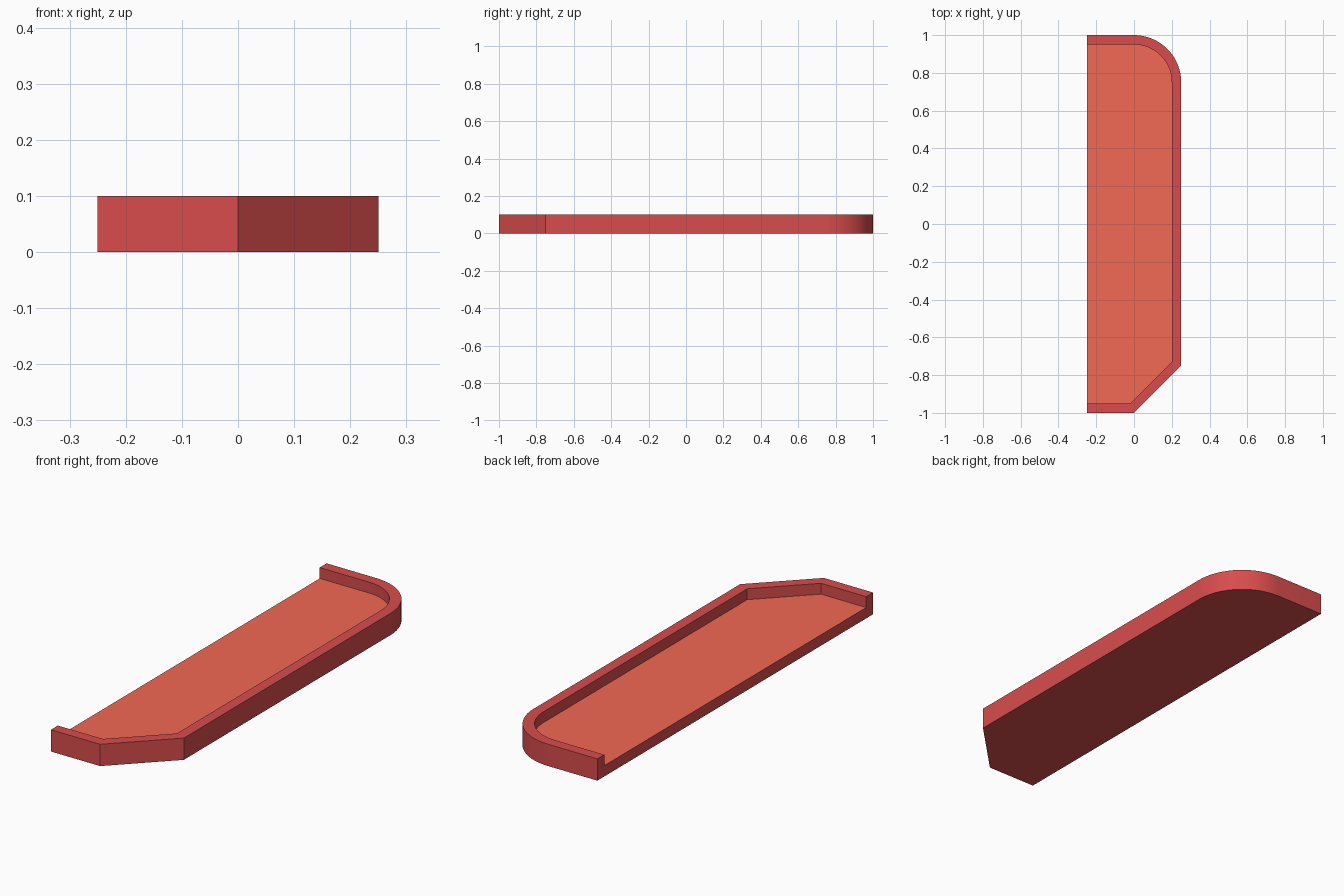
import bpy, bmesh, math

if "Cube" in bpy.data.objects:
    bpy.data.objects.remove(bpy.data.objects["Cube"])

H, FLOOR, WALL = 0.10, 0.05, 0.05
LEFT, RIGHT, END, CORNER = -0.25, 0.25, 1.0, 0.25
ARC_STEPS = 16


def material(name, color):
    mat = bpy.data.materials.new(name)
    mat.diffuse_color = (*color, 1)
    mat.use_nodes = True
    mat.node_tree.nodes["Principled BSDF"].inputs["Base Color"].default_value = mat.diffuse_color
    return mat


def outline(inset):
    """Open path: front end, chamfer, long side, rounded corner, back end."""
    k = inset * math.tan(math.radians(22.5))
    r = CORNER - inset
    cx, cy = RIGHT - CORNER, END - CORNER
    pts = [(LEFT, -END + inset), (cx - k, -END + inset), (RIGHT - inset, -cy + k)]
    for i in range(ARC_STEPS + 1):
        a = math.pi / 2 * i / ARC_STEPS
        pts.append((cx + r * math.cos(a), cy + r * math.sin(a)))
    return pts + [(LEFT, END - inset)]


bm = bmesh.new()


def ring(inset, z):
    return [bm.verts.new((x, y, z)) for x, y in outline(inset)]


# Cross-section rings of the rim, from outer bottom to inner floor
rings = [ring(0, 0), ring(0, H), ring(WALL, H), ring(WALL, FLOOR)]
for a, b in zip(rings, rings[1:]):
    for i in range(len(a) - 1):
        bm.faces.new((a[i], a[i + 1], b[i + 1], b[i]))

# Underside and inlaid floor
bm.faces.new(rings[0][::-1])
bm.faces.new(rings[3]).material_index = 1

# Open long side, with the two wall ends
bm.faces.new([r[0] for r in rings] + [r[-1] for r in reversed(rings)])
bm.normal_update()

mesh = bpy.data.meshes.new("edge_tray")
bm.to_mesh(mesh)
bm.free()
mesh.materials.append(material("rim_red", (0.69, 0.073, 0.073)))
mesh.materials.append(material("floor_orange", (0.89, 0.14, 0.09)))

tray = bpy.data.objects.new("edge_tray", mesh)
bpy.context.collection.objects.link(tray)
bpy.context.view_layer.objects.active = tray
tray.select_set(True)
bpy.ops.object.shade_smooth_by_angle(angle=math.radians(30))
